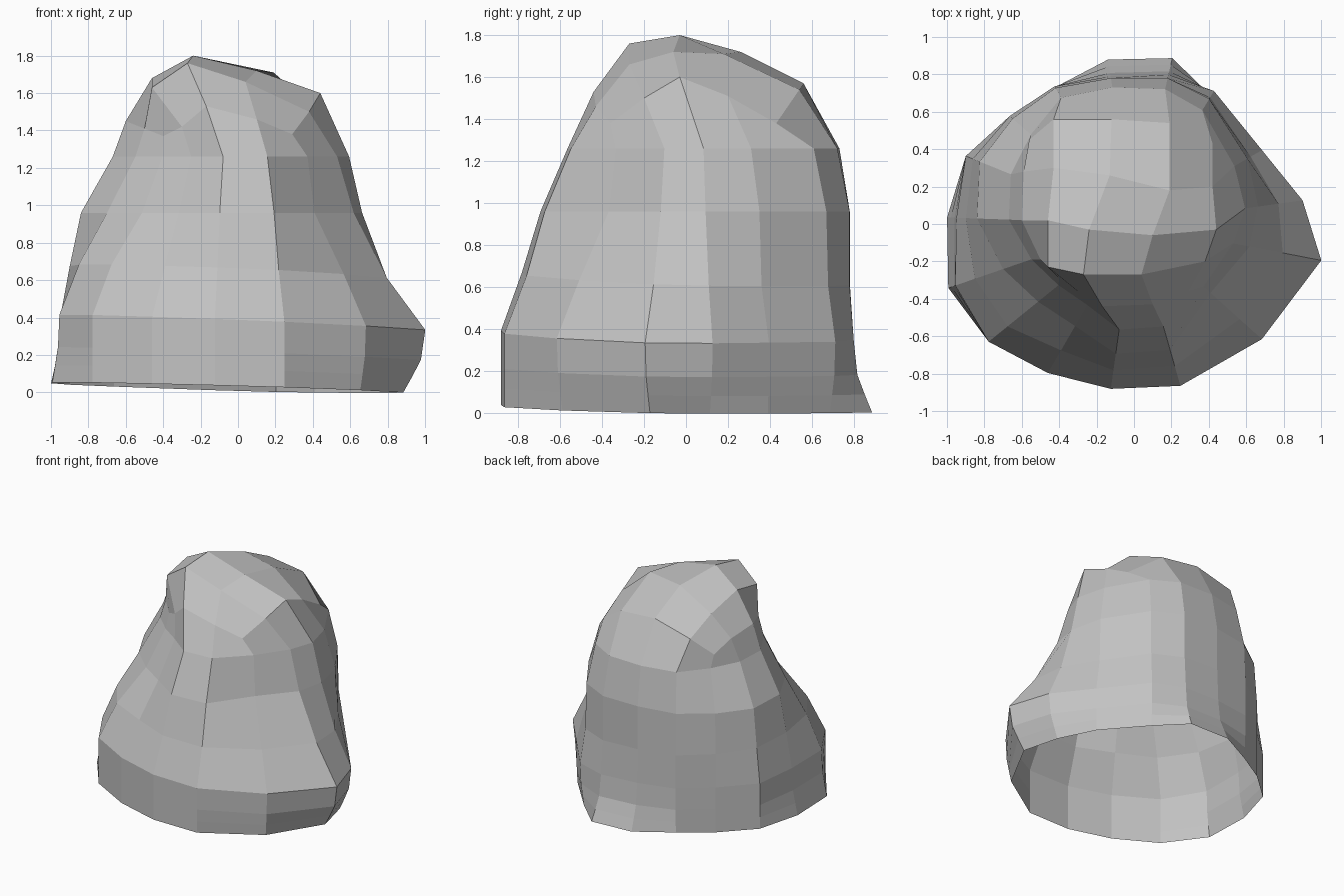
import bpy, bmesh
from math import sin, cos, radians
from mathutils import Vector

cube = bpy.data.objects.get("Cube")
if cube:
    bpy.data.objects.remove(cube, do_unlink=True)

# Compass directions of the corners shared by the lower rings
ANGLES = [8, 30, 59, 77, 99, 120, 139, 158, 178, 199, 219, 240, 262, 286, 318, 349]
SIDES = len(ANGLES)

# Each outline: height, tilt along x and y, then reach in each direction (hundredths)
rim = (.021, -.028, -.015,
       [82, 78, 80, 91, 89, 84, 88, 97, 100, 105, 100, 92, 89, 90, 88, 90])
skirt = (.37, -.04, -.02,
         [91, 79, 83, 82, 80, 85, 88, 97, 95, 101, 100, 92, 89, 90, 92, 102])
waist = (.64, -.04, -.03,
         [78, 72, 79, 80, 79, 85, 88, 93, 90, 90, 87, 78, 79, 79, 76, 81])
groove = (.96, 0, 0,
          [67, 70, 78, 80, 79, 84, 86, 89, 84, 74, 66, 63, 70, 70, 55, 63])
chest = (1.26, 0, 0,
         [60, 62, 71, 74, 74, 78, 73, 71, 67, 58, 52, 50, 57, 57, 50, 54])

# Uneven shoulder edge, running the same way round as the rings
SHOULDER = [
    (.44, -.03, 1.6), (.42, .2, 1.51), (.42, .43, 1.38), (.19, .54, 1.54),
    (-.12, .56, 1.57), (-.43, .56, 1.49), (-.56, .45, 1.36), (-.59, .28, 1.43),
    (-.6, .02, 1.45), (-.5, -.19, 1.41), (-.4, -.29, 1.37), (-.3, -.36, 1.42),
    (-.17, -.44, 1.53), (.1, -.43, 1.46), (.29, -.36, 1.38), (.38, -.2, 1.5)]

# Crown corners from back to front, with the peak in the middle
CROWN = [
    [(-.43, .3, 1.59), (-.13, .26, 1.72), (.19, .18, 1.71)],
    [(-.46, .02, 1.68), (-.24, -.03, 1.8), (.1, -.06, 1.72)],
    [(-.46, -.23, 1.63), (-.27, -.27, 1.76), (.04, -.27, 1.66)]]


def outline(height, tilt_x, tilt_y, reaches):
    """Corner positions of one ring."""
    points = []
    for angle, reach in zip(ANGLES, reaches):
        x = cos(radians(angle)) * reach / 100
        y = sin(radians(angle)) * reach / 100
        points.append(Vector((x, y, height + tilt_x * x + tilt_y * y)))
    return points


def between(lower, upper, rise, spread):
    """A ring part way up, bulging when spread exceeds rise."""
    points = []
    for p, q in zip(lower, upper):
        point = p.lerp(q, spread)
        point.z = p.z + (q.z - p.z) * rise
        points.append(point)
    return points


# Stack the rings, with two narrow bands in the skirt
rings = [outline(*ring) for ring in (rim, skirt, waist, groove, chest)]
rings[1:1] = [between(rings[0], rings[1], .25, .4),
              between(rings[0], rings[1], .52, .8)]
rings.append(SHOULDER)

# Boulder sides, left open underneath
bm = bmesh.new()
rows = [[bm.verts.new(point) for point in ring] for ring in rings]
for lower, upper in zip(rows, rows[1:]):
    for i in range(SIDES):
        bm.faces.new((lower[i - 1], lower[i], upper[i], upper[i - 1]))

# Crown: a grid of four by four faces sewn into the shoulder edge
edge = rows[-1]
grid = [[edge[i] for i in range(6, 1, -1)]]
for step, line in enumerate(CROWN):
    inner = [bm.verts.new(point) for point in line]
    grid.append([edge[7 + step]] + inner + [edge[1 - step]])
grid.append(edge[10:15])
for back, front in zip(grid, grid[1:]):
    for i in range(4):
        bm.faces.new((front[i], front[i + 1], back[i + 1], back[i]))

bmesh.ops.recalc_face_normals(bm, faces=bm.faces)
mesh = bpy.data.meshes.new("boulder")
bm.to_mesh(mesh)
bm.free()

stone = bpy.data.materials.new("grey_stone")
stone.use_nodes = True
colour = (.54, .54, .54, 1)
stone.diffuse_color = colour
stone.node_tree.nodes["Principled BSDF"].inputs["Base Color"].default_value = colour
mesh.materials.append(stone)

boulder = bpy.data.objects.new("boulder", mesh)
bpy.context.collection.objects.link(boulder)
